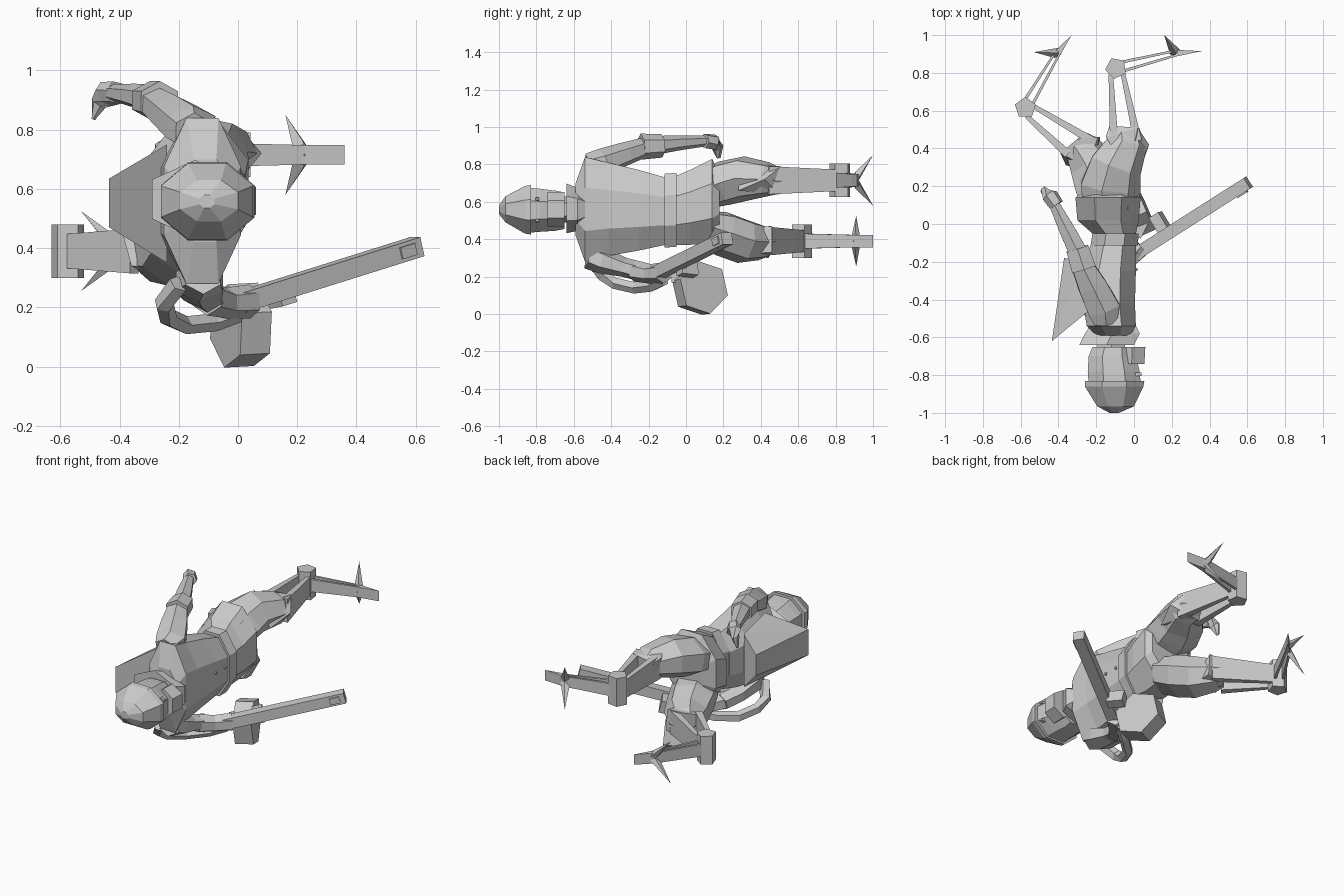
import bpy, bmesh
from math import pi, cos, sin
from mathutils import Vector as V


def finish(name, bm):
    bmesh.ops.recalc_face_normals(bm, faces=bm.faces)
    me = bpy.data.meshes.new(name)
    bm.to_mesh(me)
    bm.free()
    ob = bpy.data.objects.new(name, me)
    bpy.context.collection.objects.link(ob)
    return ob


def loft(name, sections, n=8, axis=None, ref=(0, 0, 1)):
    """Skin n-gon sections (x, y, z, half_a, half_b); half_b lies along ref."""
    bm = bmesh.new()
    pts = [V(s[:3]) for s in sections]
    rings = []
    for i, s in enumerate(sections):
        t = V(axis) if axis else pts[min(i + 1, len(pts) - 1)] - pts[max(i - 1, 0)]
        t.normalize()
        b = (V(ref) - t * V(ref).dot(t)).normalized()
        a = b.cross(t)
        k = 1 / cos(pi / n)
        rings.append([bm.verts.new(pts[i] + a * s[3] * k * cos((2 * j + 1) * pi / n)
                                   + b * s[4] * k * sin((2 * j + 1) * pi / n)) for j in range(n)])
    for r, q in zip(rings, rings[1:]):
        for j in range(n):
            bm.faces.new((r[j], r[(j + 1) % n], q[(j + 1) % n], q[j]))
    bm.faces.new(rings[0])
    bm.faces.new(rings[-1])
    return finish(name, bm)


def body(name, rows, n=8):
    """Loft along y from extents (y, x0, x1, z0, z1)."""
    return loft(name, [((a + b) / 2, y, (c + d) / 2, (b - a) / 2, (d - c) / 2)
                       for y, a, b, c, d in rows], n, (0, 1, 0))


def bar(name, p, q, w0, h0, w1=None, h1=None, ref=(0, 0, 1)):
    return loft(name, [(*p, w0, h0), (*q, w1 or w0, h1 or h0)], 4, ref=ref)


def hull(name, points):
    bm = bmesh.new()
    for p in points:
        bm.verts.new(p)
    bmesh.ops.convex_hull(bm, input=bm.verts)
    return finish(name, bm)


# Head: domed helmet, face, jaw, eyes, neck
body("helmet", [(-1.0, -.13, -.08, .535, .58), (-.965, -.195, .0, .49, .63),
                (-.86, -.26, .05, .43, .685), (-.83, -.26, .055, .425, .69)])
body("face", [(-.84, -.24, .035, .435, .675), (-.78, -.245, .03, .44, .67),
              (-.70, -.24, .01, .445, .66), (-.65, -.22, .0, .455, .65)])
body("jaw", [(-.74, -.08, .055, .48, .64), (-.65, -.08, .06, .48, .64)], 6)
body("neck", [(-.68, -.19, -.05, .50, .62), (-.55, -.20, -.04, .50, .62)], 6)
for z in (.50, .615):
    body("eye", [(-.805, .0, .04, z - .01, z + .01), (-.785, .0, .04, z - .01, z + .01)], 6)

# Torso, collar, belt and hips
body("collar", [(-.64, -.29, .0, .45, .68), (-.58, -.26, .03, .46, .66), (-.52, -.22, .0, .50, .62)], 6)
body("torso", [(-.59, -.20, -.02, .42, .70), (-.54, -.25, .01, .28, .84),
               (-.42, -.27, .005, .31, .81), (-.25, -.27, .01, .34, .77), (-.11, -.23, .01, .37, .73)])
body("belt", [(-.115, -.23, .02, .355, .75), (-.05, -.22, .025, .36, .755)])
body("hips", [(-.05, -.22, .01, .37, .74), (.02, -.30, .025, .37, .77),
              (.14, -.31, .035, .38, .83), (.18, -.25, .01, .45, .74)])
for y in (-.24, -.15):
    loft("chest_rivet", [(0, y, .57, .008, .008), (.018, y, .57, .008, .008)], 6)

# Wedge pack on the back
hull("back_pack", [(x, y, z) for x, y, a, b in
                   ((-.435, -.62, .47, .635), (-.37, -.18, .49, .62), (-.24, -.46, .35, .75),
                    (-.27, -.20, .38, .72)) for z in (a, b)])

# Free arm with a hooked hand
loft("free_upper_arm", [(-.15, -.52, .79, .06, .06), (-.16, -.45, .81, .085, .065),
                        (-.22, -.33, .855, .075, .055), (-.28, -.21, .895, .055, .045)], 6)
loft("free_elbow", [(-.265, -.24, .895, .065, .06), (-.30, -.13, .90, .06, .055)], 6)
loft("free_forearm", [(-.28, -.18, .90, .05, .045), (-.35, -.04, .915, .042, .035),
                      (-.42, .10, .925, .028, .025)], 6)
loft("free_hand", [(-.41, .10, .925, .035, .035), (-.445, .15, .92, .04, .035),
                   (-.47, .17, .89, .03, .02), (-.488, .175, .835, .01, .006)], 6, ref=(1, 0, 1))

# Gun arm
loft("gun_upper_arm", [(-.12, -.52, .31, .06, .06), (-.13, -.45, .285, .08, .06),
                       (-.12, -.33, .25, .065, .045), (-.09, -.23, .225, .05, .045)], 6)
loft("gun_forearm", [(-.10, -.27, .23, .055, .05), (-.04, -.19, .215, .05, .045),
                     (.04, -.12, .22, .05, .05)], 6)

# Feed hose looping from the shoulder to the gun
loft("feed_hose", [(-.20, -.51, .28, .028, .028), (-.25, -.45, .21, .028, .028),
                   (-.235, -.38, .165, .026, .026), (-.18, -.27, .14, .026, .026),
                   (-.08, -.18, .15, .026, .026), (.0, -.12, .18, .026, .026)], 5)

# Long gun with muzzle insert, grip and drum
g0, g1 = V((.0, -.165, .215)), V((.605, .22, .405))
d = (g1 - g0).normalized()
bar("gun_barrel", g0, g1, .033, .033)
side = d.cross(V((0, 0, 1))).normalized()
top = side.cross(d)
tip = g1 - d * .06
bar("barrel_insert", tip - d * .03 + side * .025, tip + d * .03 + side * .025, .016, .02)
bar("gun_grip", g0 + d * .21 + top * -.02 - side * .02, g0 + d * .21 - side * .12 - top * .03, .04, .03, ref=d)
c = V((.01, .075, .14))
ax = V((.9, .4, .05)).normalized()
loft("gun_drum", [(*(c - ax * .055), .125, .125), (*(c + ax * .055), .125, .125)], 6, ref=(0, .75, .65))
bar("drum_mount", (.0, -.06, .2), (.05, .04, .2), .04, .03)


# Legs: thigh, knee, twin-strut shin, ankle block, twin-strut foot, claws
def leg(side, thigh, z, knees, ankle, foot, plate, spike):
    loft(side + "_thigh", thigh, 7)
    ank = V((*ankle, z))
    down = (ank - V((sum(k[0] for k in knees) / 2, sum(k[1] for k in knees) / 2, z))).normalized()
    out = V((-down.y, down.x, 0))
    for s, k in zip((1, -1), knees):
        bar(side + "_shin_strut", (*k, z), ank - down * .03 + out * s * .032, .022, .075, .012, .058)
    loft(side + "_ankle_block", [(*ankle, z - .09, .047, .047), (*ankle, z + .09, .047, .047)], 5,
         ref=down)
    f = V((*foot, z))
    fd = (f - ank).normalized()
    fo = V((-fd.y, fd.x, 0))
    for s in (1, -1):
        bar(side + "_foot_strut", ank + fd * .03 + fo * s * .024, f + fo * s * .012, .008, .04, .006, .033)
    hull(side + "_toe_plate", [f + fo * s * .018 + V((0, 0, h)) for s in (1, -1) for h in (-.033, .033)]
         + [V((*plate, z + h)) for h in (-.033, .033)])
    for s in (1, -1):
        hull(side + "_claw", [f - fd * .03, f + fd * .035, f + fo * .02, f - fo * .02,
                              f + V((0, 0, .045 * s)), V((*spike, z + .135 * s))])


leg("upper", [(-.13, .10, .67, .14, .10), (-.13, .20, .70, .15, .11), (-.10, .31, .725, .13, .11),
              (-.04, .43, .72, .10, .085), (-.05, .50, .71, .07, .065)], .715,
    [(-.105, .44), (.02, .44)], (-.095, .825), (.22, .905), (.36, .915), (.16, 1.0))
leg("lower", [(-.14, .10, .46, .13, .09), (-.18, .20, .43, .13, .11), (-.22, .31, .39, .12, .11),
              (-.28, .40, .385, .09, .09), (-.31, .43, .39, .07, .07)], .39,
    [(-.35, .37), (-.22, .44)], (-.575, .615), (-.405, .905), (-.33, 1.0), (-.53, .91))
# Knee guards
hull("upper_knee_guard", [(-.15, .46, .79), (-.13, .52, .77), (.02, .51, .79), (.08, .42, .72),
                          (.0, .50, .64), (-.12, .47, .65), (-.03, .28, .80), (.03, .28, .66)])
hull("lower_knee_guard", [(-.39, .375, .45), (-.36, .31, .34), (-.30, .45, .47), (-.19, .46, .47),
                          (-.18, .46, .33), (-.29, .44, .30), (-.25, .30, .46), (-.18, .28, .32)])
